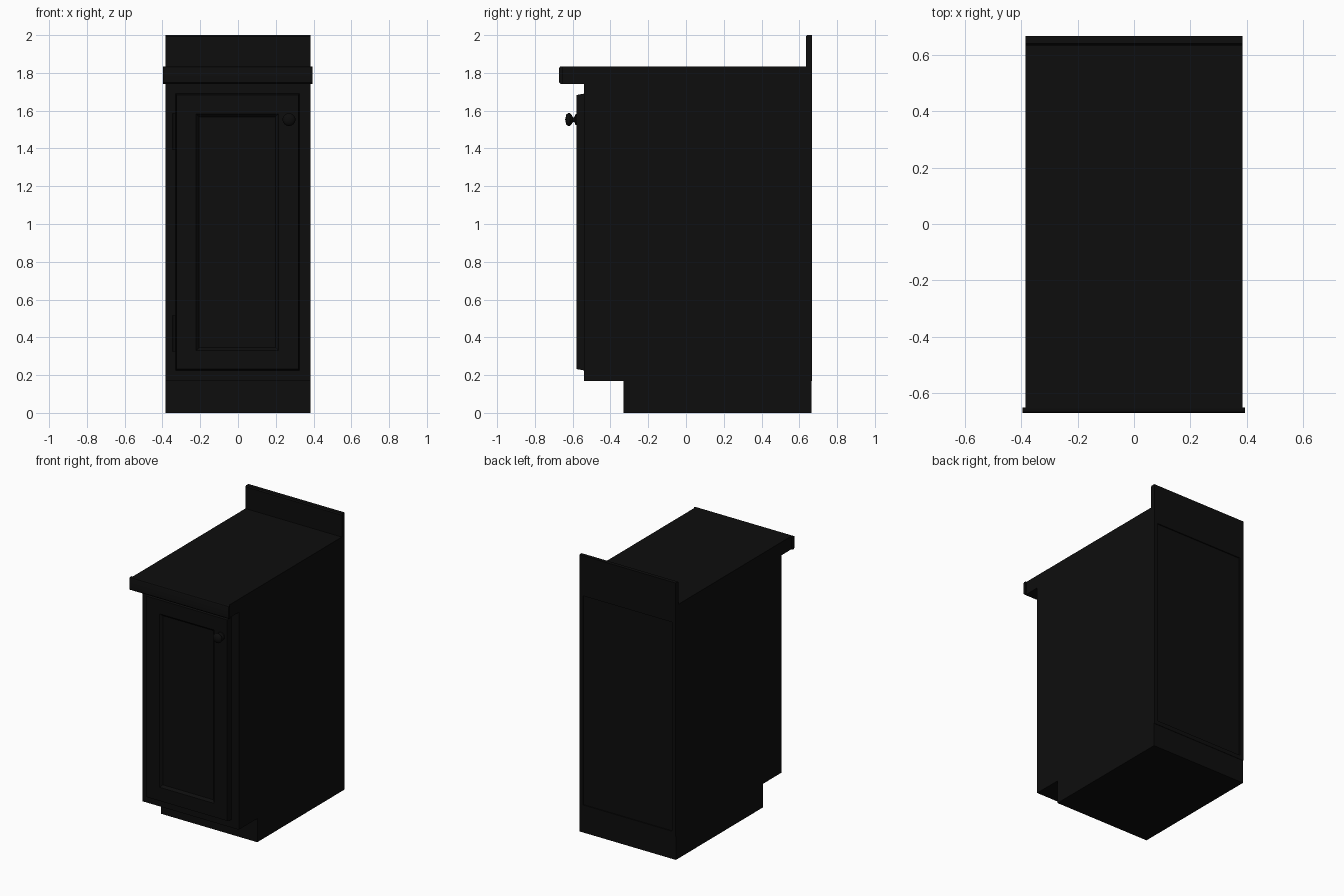
import bpy, bmesh, math

if "Cube" in bpy.data.objects:
    bpy.data.objects.remove(bpy.data.objects["Cube"])

mat = bpy.data.materials.new("black_finish")
mat.diffuse_color = (0.004, 0.004, 0.004, 1)
mat.use_nodes = True
mat.node_tree.nodes["Principled BSDF"].inputs["Base Color"].default_value = mat.diffuse_color


def finish(bm, name):
    bmesh.ops.recalc_face_normals(bm, faces=bm.faces)
    me = bpy.data.meshes.new(name)
    bm.to_mesh(me)
    bm.free()
    ob = bpy.data.objects.new(name, me)
    bpy.context.collection.objects.link(ob)
    me.materials.append(mat)
    return ob


def cube_bm(x0, x1, y0, y1, z0, z1):
    bm = bmesh.new()
    bmesh.ops.create_cube(bm, size=1)
    for v in bm.verts:
        v.co.x = x1 if v.co.x > 0 else x0
        v.co.y = y1 if v.co.y > 0 else y0
        v.co.z = z1 if v.co.z > 0 else z0
    return bm


def box(name, *dims):
    return finish(cube_bm(*dims), name)


def extrude_x(name, profile, x0, x1):
    """Sweep a closed (y, z) profile along x."""
    bm = bmesh.new()
    f = bm.faces.new([bm.verts.new((x0, y, z)) for y, z in profile])
    r = bmesh.ops.extrude_face_region(bm, geom=[f])
    vs = [g for g in r["geom"] if isinstance(g, bmesh.types.BMVert)]
    bmesh.ops.translate(bm, verts=vs, vec=(x1 - x0, 0, 0))
    return finish(bm, name)


def lathe_y(name, profile, x, z, steps=24):
    """Spin an (r, y) profile around an axis along y."""
    bm = bmesh.new()
    vs = [bm.verts.new((x + r, y, z)) for r, y in profile]
    es = [bm.edges.new(p) for p in zip(vs, vs[1:])]
    bmesh.ops.spin(bm, geom=vs + es, cent=(x, 0, z), axis=(0, 1, 0),
                   angle=math.tau, steps=steps)
    bmesh.ops.remove_doubles(bm, verts=bm.verts, dist=1e-4)
    return finish(bm, name)


def smooth(ob):
    bpy.ops.object.select_all(action='DESELECT')
    ob.select_set(True)
    bpy.context.view_layer.objects.active = ob
    bpy.ops.object.shade_smooth_by_angle(angle=math.radians(40))


W, BACK = 0.385, 0.668

# Plinth and carcass, with the back panel slightly recessed between the sides
box("toe_kick", -W, W, -0.33, BACK - 0.003, 0, 0.17)
box("carcass", -W + 0.03, W - 0.03, -0.54, BACK - 0.008, 0.17, 1.74)
for side, s in (("left", -1), ("right", 1)):
    a, b = sorted((s * W, s * (W - 0.03)))
    box(side + "_side_panel", a, b, -0.54, BACK, 0.17, 1.74)
for n, z0, z1 in (("bottom", 0.17, 0.20), ("top", 1.71, 1.74)):
    box(n + "_back_rail", -W + 0.03, W - 0.03, BACK - 0.008, BACK, z0, z1)

# Countertop with a slightly wider rounded nosing, and backsplash
box("countertop", -W, W, -0.655, BACK, 1.74, 1.835)
nose = [(-0.652, 1.74), (-0.665, 1.742), (-0.672, 1.75),
        (-0.672, 1.824), (-0.668, 1.832), (-0.66, 1.835), (-0.652, 1.835)]
smooth(extrude_x("countertop_nosing", nose, -0.397, 0.394))
extrude_x("backsplash", [(0.635, 1.835), (BACK, 1.835), (BACK, 2.0),
                         (0.641, 2.0), (0.635, 1.992)], -W, W)

# Door frame: stiles run full height, rails sit between them
DX0, DX1, DZ0, DZ1 = -0.33, 0.325, 0.225, 1.69
PX0, PX1, PZ0, PZ1 = -0.222, 0.215, 0.33, 1.583
parts = (("left_stile", DX0, PX0, DZ0, DZ1), ("right_stile", PX1, DX1, DZ0, DZ1),
         ("bottom_rail", PX0, PX1, DZ0, PZ0), ("top_rail", PX0, PX1, PZ1, DZ1))
for n, x0, x1, z0, z1 in parts:
    bm = cube_bm(x0, x1, -0.58, -0.54, z0, z1)
    # Ease the outer front edges of the door
    for v in bm.verts:
        if v.co.y < -0.57:
            if abs(v.co.x - DX0) < 1e-4:
                v.co.x += 0.005
            if abs(v.co.x - DX1) < 1e-4:
                v.co.x -= 0.005
            if abs(v.co.z - DZ0) < 1e-4:
                v.co.z += 0.007
            if abs(v.co.z - DZ1) < 1e-4:
                v.co.z -= 0.007
    finish(bm, "door_" + n)

# Door panel: recessed, with a sloped moulding around it
bm = bmesh.new()
rings = []
for inset, y in ((0.0, -0.58), (0.016, -0.564)):
    rings.append([bm.verts.new((x, y, z)) for x, z in (
        (PX0 + inset, PZ0 + inset), (PX1 - inset, PZ0 + inset),
        (PX1 - inset, PZ1 - inset), (PX0 + inset, PZ1 - inset))])
for i in range(4):
    j = (i + 1) % 4
    bm.faces.new((rings[0][i], rings[0][j], rings[1][j], rings[1][i]))
bm.faces.new(rings[1])
panel = finish(bm, "door_panel")
if panel.data.polygons[-1].normal.y > 0:
    panel.data.flip_normals()

# Knob
smooth(lathe_y("knob", [(0, -0.575), (0.03, -0.58), (0.028, -0.585), (0.012, -0.592),
                        (0.012, -0.598), (0.026, -0.606), (0.034, -0.615),
                        (0.034, -0.624), (0.026, -0.634), (0, -0.64)], 0.27, 1.553))

# Hinge barrels
for n, zc in (("upper", 1.49), ("lower", 0.42)):
    bpy.ops.mesh.primitive_cylinder_add(vertices=12, radius=0.008, depth=0.19,
                                        location=(-0.338, -0.546, zc))
    h = bpy.context.object
    h.name = n + "_hinge"
    h.data.materials.append(mat)
    smooth(h)
